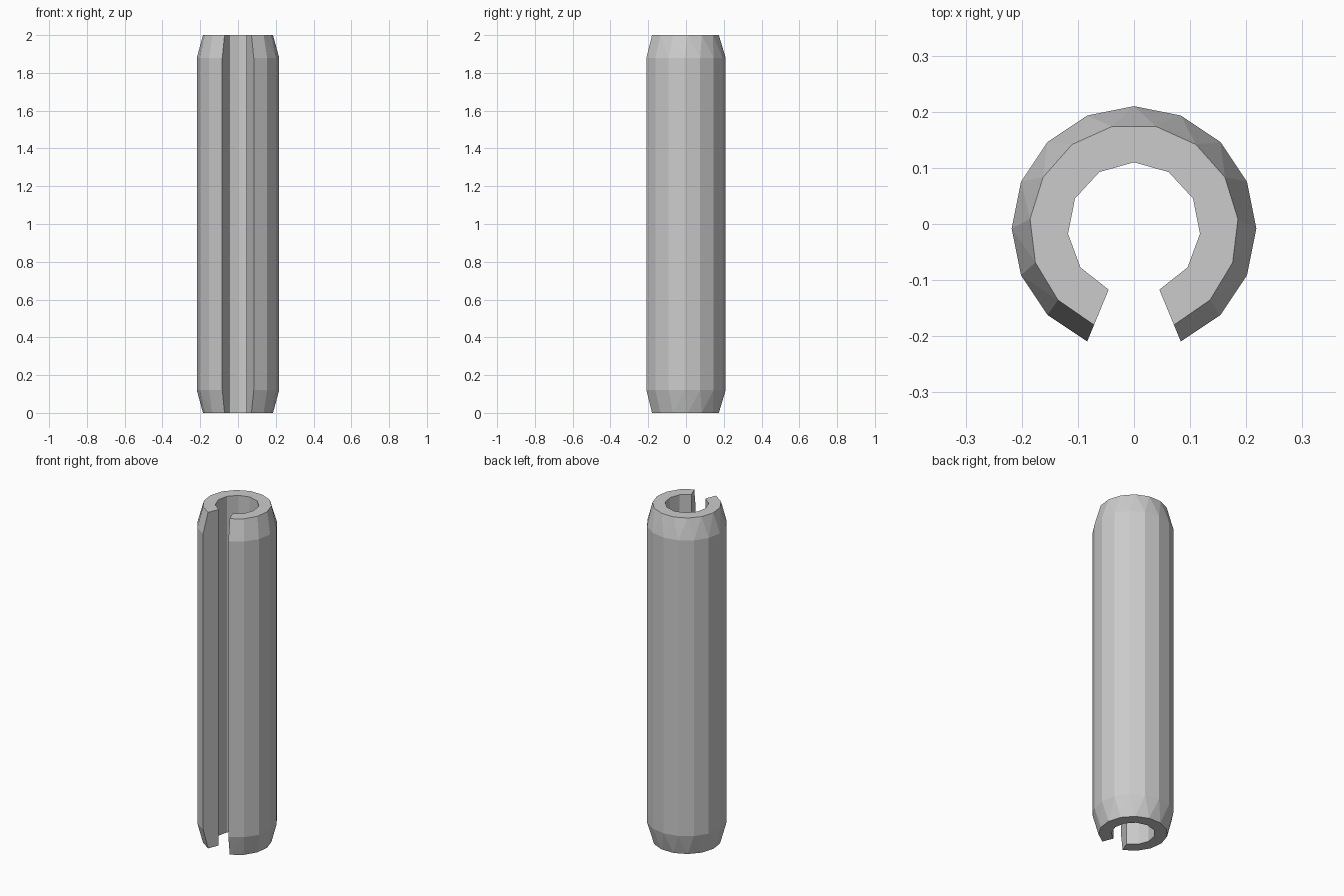
import bpy, bmesh
from math import sin, cos, radians

if "Cube" in bpy.data.objects:
    bpy.data.objects.remove(bpy.data.objects["Cube"])

HALF_ANGLE = 157.5   # arc each side of the back; the gap faces -y
CENTRE_Y = -0.008
HEIGHT, CHAMFER = 2.0, 0.12

bm = bmesh.new()


def arc(radius, segments, z):
    """Open arc of vertices running from one slot edge to the other."""
    pts = []
    for i in range(segments + 1):
        a = radians(-HALF_ANGLE + 2 * HALF_ANGLE * i / segments)
        pts.append(bm.verts.new((radius * sin(a), CENTRE_Y + radius * cos(a), z)))
    return pts


def wall(a, b):
    """Quads between two arcs with the same number of points."""
    for i in range(len(a) - 1):
        bm.faces.new((a[i], a[i + 1], b[i + 1], b[i]))


def zip_arcs(a, b):
    """Triangles between two arcs with different numbers of points."""
    i = j = 0
    na, nb = len(a) - 1, len(b) - 1
    while i < na or j < nb:
        if j == nb or (i < na and (i + 0.5) / na <= (j + 0.5) / nb):
            bm.faces.new((a[i], a[i + 1], b[j]))
            i += 1
        else:
            bm.faces.new((a[i], b[j + 1], b[j]))
            j += 1


# Rings: bore, chamfered end and outer body
bore = [arc(0.118, 10, z) for z in (0, HEIGHT)]
end = [arc(0.186, 13, z) for z in (0, HEIGHT)]
body = [arc(0.218, 14, z) for z in (CHAMFER, HEIGHT - CHAMFER)]

# Bore and outer walls
wall(*bore)
wall(*body)

# Chamfers and end caps
for k in (0, 1):
    zip_arcs(end[k], body[k])
    bm.faces.new(end[k] + bore[k][::-1])

# Flat faces on both sides of the slot
for s in (0, -1):
    bm.faces.new((bore[0][s], end[0][s], body[0][s],
                  body[1][s], end[1][s], bore[1][s]))

bmesh.ops.recalc_face_normals(bm, faces=bm.faces)
mesh = bpy.data.meshes.new("slotted_spring_pin")
bm.to_mesh(mesh)
bm.free()
pin = bpy.data.objects.new("slotted_spring_pin", mesh)
bpy.context.collection.objects.link(pin)
